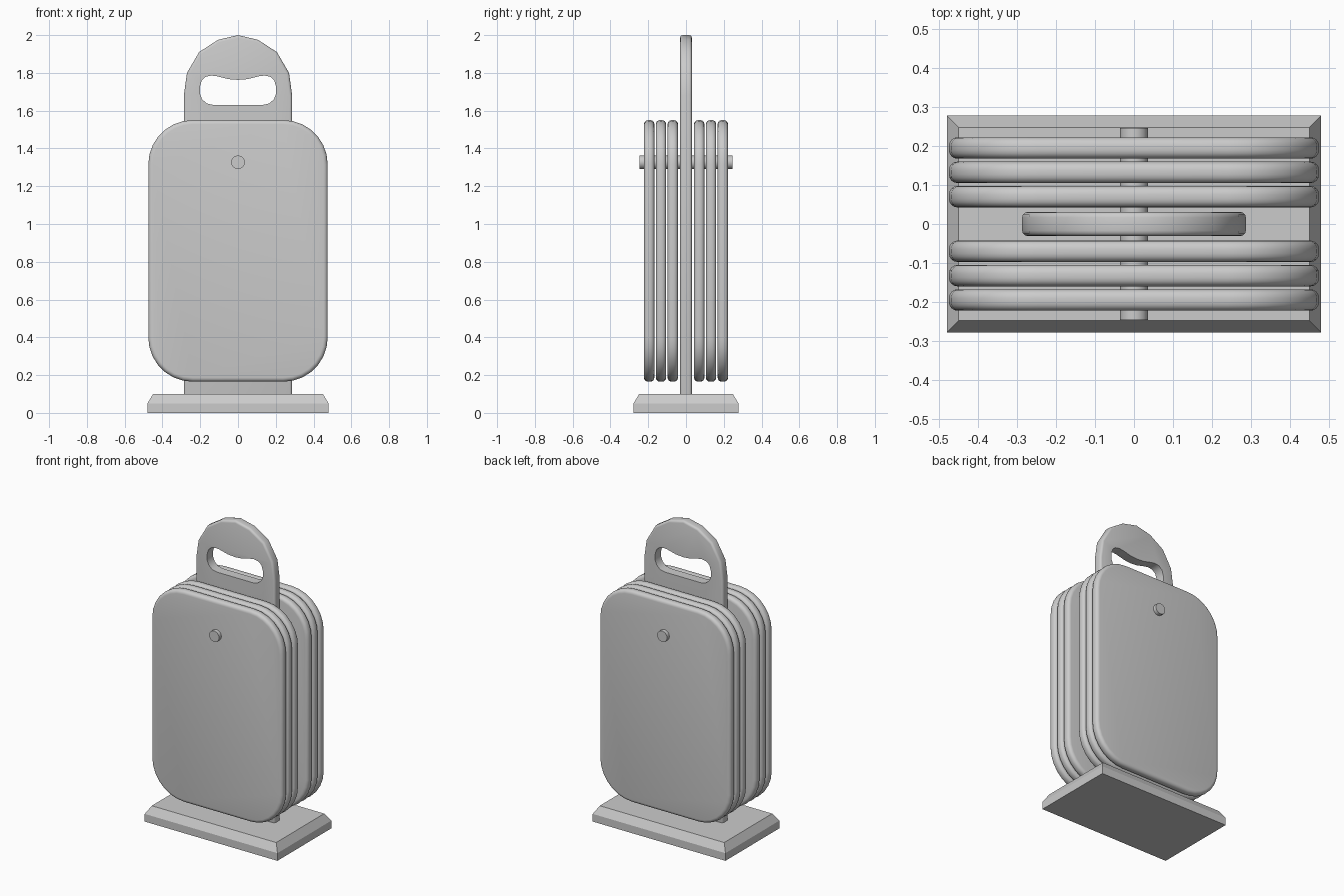
import bpy, bmesh, math

if "Cube" in bpy.data.objects:
    bpy.data.objects.remove(bpy.data.objects["Cube"])


def finish(ob, bevel=0.0, segments=3):
    bpy.ops.object.select_all(action='DESELECT')
    ob.select_set(True)
    bpy.context.view_layer.objects.active = ob
    if bevel:
        mod = ob.modifiers.new("rounded_edges", 'BEVEL')
        mod.width, mod.segments = bevel, segments
        mod.limit_method, mod.angle_limit = 'ANGLE', math.radians(60)
        bpy.ops.object.modifier_apply(modifier=mod.name)


def slab(name, outline, y, half):
    """Extrude an (x, z) outline along y."""
    bm = bmesh.new()
    face = bm.faces.new([bm.verts.new((x, y - half, z)) for x, z in outline])
    ext = bmesh.ops.extrude_face_region(bm, geom=[face])
    moved = [v for v in ext["geom"] if isinstance(v, bmesh.types.BMVert)]
    bmesh.ops.translate(bm, verts=moved, vec=(0, 2 * half, 0))
    bmesh.ops.recalc_face_normals(bm, faces=bm.faces)
    me = bpy.data.meshes.new(name)
    bm.to_mesh(me)
    bm.free()
    ob = bpy.data.objects.new(name, me)
    bpy.context.collection.objects.link(ob)
    return ob


def mirrored(right):
    return right + [(-x, z) for x, z in reversed(right) if x > 0]


def rounded_rect(hw, z0, z1, r, n=7):
    right = []
    for cz, start in ((z0 + r, -90), (z1 - r, 0)):
        for i in range(n + 1):
            a = math.radians(start + 90 * i / n)
            right.append((hw - r + r * math.cos(a), cz + r * math.sin(a)))
    return mirrored(right)


def smooth(ob):
    finish(ob)
    bpy.ops.object.shade_smooth_by_angle(angle=math.radians(35))


# base with chamfered top
base = slab("base", [(-.48, 0), (.48, 0), (.48, .1), (-.48, .1)], 0, .278)
bm = bmesh.new()
bm.from_mesh(base.data)
for v in bm.verts:
    if v.co.z > .05:
        v.co.z = .05
top = [f for f in bm.faces if f.calc_center_median().z > .049]
ext = bmesh.ops.extrude_face_region(bm, geom=top)
bmesh.ops.delete(bm, geom=top, context='FACES_ONLY')
for v in ext["geom"]:
    if isinstance(v, bmesh.types.BMVert):
        v.co.x -= math.copysign(.03, v.co.x)
        v.co.y -= math.copysign(.03, v.co.y)
        v.co.z = .1
bmesh.ops.recalc_face_normals(bm, faces=bm.faces)
bm.to_mesh(base.data)
bm.free()

# central upright with arched grip
upright = slab("upright_handle", mirrored([
    (.287, .08), (.287, 1.68), (.27, 1.80), (.206, 1.91), (.106, 1.975), (0, 2.0)]), 0, .031)
finish(upright, .014)

# hand opening
cutter = slab("grip_cutter", mirrored([
    (0, 1.63), (.13, 1.63), (.165, 1.638), (.19, 1.66), (.202, 1.69), (.202, 1.725),
    (.192, 1.76), (.17, 1.78), (.14, 1.786), (.11, 1.782), (.05, 1.767), (0, 1.763)]), 0, .1)
cutter.hide_render = True
finish(upright)
cut = upright.modifiers.new("grip_opening", 'BOOLEAN')
cut.operation, cut.solver, cut.object = 'DIFFERENCE', 'EXACT', cutter
bpy.ops.object.modifier_apply(modifier=cut.name)
bpy.data.objects.remove(cutter)
smooth(upright)

# three weight plates on each side
for side, label in ((-1, "front"), (1, "back")):
    for i in range(3):
        plate = slab(f"{label}_plate_{i + 1}", rounded_rect(.475, .165, 1.55, .235),
                     side * (.070 + .0625 * i), .0275)
        finish(plate, .022, 4)
        smooth(plate)

# rod through the plates
bpy.ops.mesh.primitive_cylinder_add(vertices=16, radius=.036, depth=.494,
                                    location=(0, 0, 1.327), rotation=(math.pi / 2, 0, 0))
rod = bpy.context.object
rod.name = "cross_rod"
smooth(rod)
